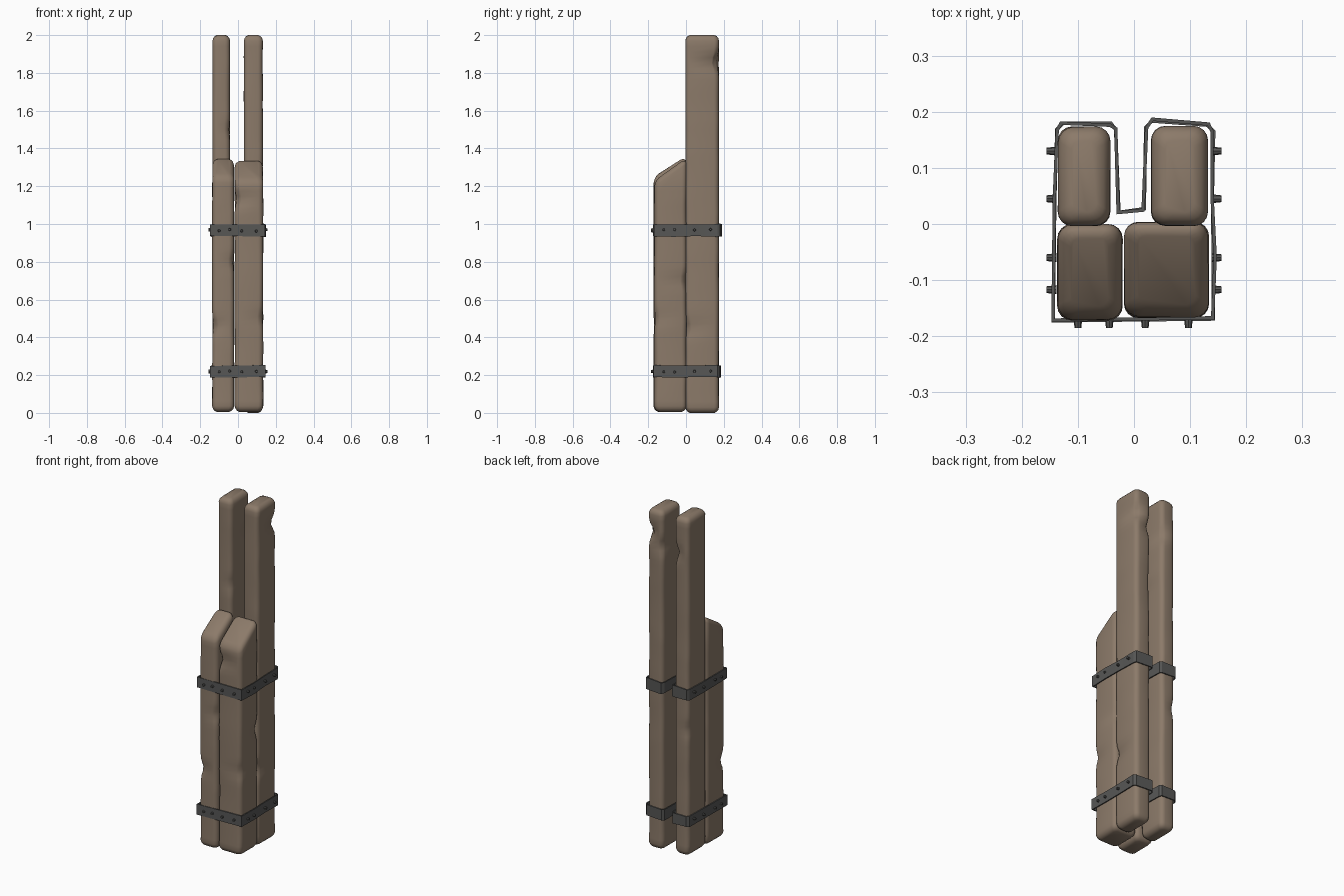
import bpy, bmesh, math, random
from mathutils import Vector, noise

if "Cube" in bpy.data.objects:
    bpy.data.objects.remove(bpy.data.objects["Cube"])

random.seed(4)


def material(name, rgb):
    m = bpy.data.materials.new(name)
    m.diffuse_color = (*rgb, 1)
    m.use_nodes = True
    m.node_tree.nodes["Principled BSDF"].inputs["Base Color"].default_value = m.diffuse_color
    return m


wood = material("weathered wood", (0.262, 0.196, 0.143))
iron = material("dark iron", (0.095, 0.095, 0.092))


def finish(bm, name, mat, angle):
    bmesh.ops.recalc_face_normals(bm, faces=bm.faces)
    me = bpy.data.meshes.new(name)
    bm.to_mesh(me)
    bm.free()
    ob = bpy.data.objects.new(name, me)
    bpy.context.collection.objects.link(ob)
    me.materials.append(mat)
    bpy.ops.object.select_all(action='DESELECT')
    ob.select_set(True)
    bpy.context.view_layer.objects.active = ob
    bpy.ops.object.shade_smooth_by_angle(angle=math.radians(angle))
    return ob


def rounded_rect(x0, x1, y0, y1, r, inset):
    # Corner arcs shrink towards the plank ends
    x0, x1, y0, y1 = x0 + inset, x1 - inset, y0 + inset, y1 - inset
    r = max(r - inset * 0.4, 0.006)
    pts = []
    corners = [(x1 - r, y1 - r), (x0 + r, y1 - r), (x0 + r, y0 + r), (x1 - r, y0 + r)]
    for k, (cx, cy) in enumerate(corners):
        for j in range(5):
            a = math.pi / 2 * (k + j / 4)
            pts.append((cx + r * math.cos(a), cy + r * math.sin(a)))
    return pts


# Worn plank: lofted rounded rectangles with soft ends, an optional
# sloped top and local dents given as (x sign, y sign, height, depth)
def plank(name, x0, x1, y0, y1, z0, z1, slope=0.0, dents=()):
    bm = bmesh.new()
    R = 0.026
    ends = [(0.0, 0.024), (0.006, 0.012), (0.016, 0.004), (0.03, 0.0)]
    levels = [(z0 + h, i, 0) for h, i in ends]
    n = int((z1 - z0) / 0.03)
    lo, hi = z0 + 0.03, z1 - 0.03 - slope
    levels += [(lo + (hi - lo) * k / n, 0, 0) for k in range(1, n)]
    levels += [(z1 - h, i, 1) for h, i in reversed(ends)]
    cx, cy = (x0 + x1) / 2, (y0 + y1) / 2
    rings = []
    for z, inset, top in levels:
        ring = []
        for x, y in rounded_rect(x0, x1, y0, y1, R, inset):
            zz = z - slope * min(1, (y1 - 0.02 - y) / (y1 - y0 - 0.02)) if top else z
            # gentle waviness, pulling inwards only
            f = 0.004 * abs(noise.noise(Vector((x * 9, y * 9, zz * 4 + x0 * 50))))
            px = x - math.copysign(f, x - cx)
            py = y - math.copysign(f, y - cy)
            for sx, sy, dz, depth in dents:
                ex = x1 if sx > 0 else x0
                ey = y1 if sy > 0 else y0
                d2 = ((x - ex) ** 2 + (y - ey) ** 2) / 0.0012 + ((zz - dz) / 0.04) ** 2
                w = depth * math.exp(-d2)
                px -= sx * w
                py -= sy * w
            ring.append(bm.verts.new((px, py, zz)))
        rings.append(ring)
    for a, b in zip(rings, rings[1:]):
        for i in range(len(a)):
            j = (i + 1) % len(a)
            bm.faces.new((a[i], a[j], b[j], b[i]))
    bm.faces.new(rings[0])
    bm.faces.new(rings[-1])
    return finish(bm, name, wood, 50)


plank("back_left_plank", -0.136, -0.042, -0.004, 0.174, 0.008, 2.0,
      dents=[(1, 1, 1.78, 0.014), (1, -1, 1.5, 0.008), (-1, 1, 0.75, 0.008)])
plank("back_right_plank", 0.03, 0.132, -0.004, 0.175, 0.0, 2.0,
      dents=[(1, 1, 1.86, 0.022), (-1, 1, 1.79, 0.012), (1, -1, 0.45, 0.012)])
plank("front_left_plank", -0.137, -0.02, -0.172, 0.0, 0.006, 1.345, 0.095,
      dents=[(-1, -1, 0.46, 0.014), (1, -1, 0.8, 0.01)])
plank("front_right_plank", -0.018, 0.134, -0.168, 0.004, 0.006, 1.335, 0.105,
      dents=[(-1, -1, 1.13, 0.016), (1, -1, 0.5, 0.008), (1, 1, 0.7, 0.012)])

# Strap path, counter-clockwise, dipping into the gap between the back planks
PATH = [(-0.143, -0.171), (0.142, -0.168), (0.143, -0.06), (0.138, 0.05), (0.141, 0.166),
        (0.131, 0.177), (0.033, 0.185), (0.022, 0.170), (0.017, 0.026), (-0.028, 0.022),
        (-0.032, 0.168), (-0.042, 0.178), (-0.128, 0.181), (-0.138, 0.168), (-0.141, 0.05)]


def strap(name, zc):
    bm = bmesh.new()
    pts = [Vector(p) + Vector((random.uniform(-.002, .002), random.uniform(-.002, .002)))
           for p in PATH]
    n, cols = len(pts), []
    for i, p in enumerate(pts):
        a = (p - pts[i - 1]).normalized()
        b = (pts[(i + 1) % n] - p).normalized()
        na, nb = Vector((a.y, -a.x)), Vector((b.y, -b.x))
        m = (na + nb).normalized()
        off = m * 0.003 / max(m.dot(na), 0.4)
        jl, jh = random.uniform(-.003, .003), random.uniform(-.003, .003)
        cols.append([bm.verts.new((q.x, q.y, z)) for q, z in (
            (p + off, zc - 0.032 + jl), (p + off, zc + 0.032 + jh),
            (p - off, zc + 0.032 + jh), (p - off, zc - 0.032 + jl))])
    for i in range(n):
        a, b = cols[i], cols[(i + 1) % n]
        for k in range(4):
            l = (k + 1) % 4
            bm.faces.new((a[k], b[k], b[l], a[l]))
    finish(bm, name, iron, 25)


# Stubby rivets along the front and both sides of a strap
def rivets(name, zc):
    bm = bmesh.new()
    spots = [((x, -0.176, zc), (0, -1, 0)) for x in (-0.1, -0.044, 0.02, 0.097)]
    for s in (-1, 1):
        spots += [((s * 0.147, y, zc), (s, 0, 0)) for y in (0.13, 0.045, -0.06, -0.117)]
    for pos, d in spots:
        d = Vector(d)
        rot = d.to_track_quat('Z', 'Y').to_matrix().to_4x4()
        rot.translation = Vector(pos) + Vector((0, 0, random.uniform(-.005, .005)))
        bmesh.ops.create_cone(bm, cap_ends=True, segments=8, radius1=0.008,
                              radius2=0.006, depth=0.018, matrix=rot)
    finish(bm, name, iron, 30)


for label, z in (("lower", 0.219), ("upper", 0.967)):
    strap(label + "_strap", z)
    rivets(label + "_strap_rivets", z)
